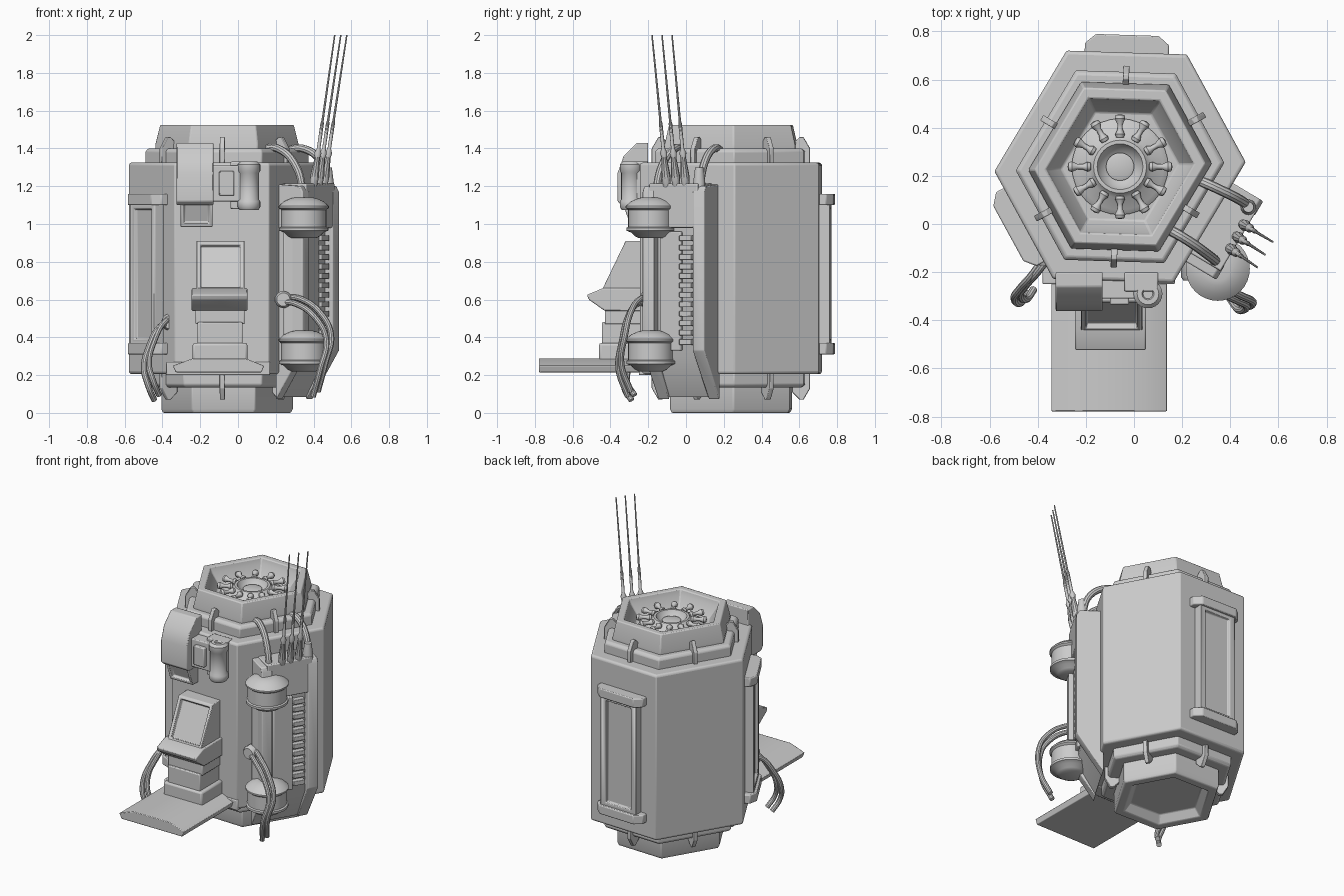
import bpy, bmesh, math
from mathutils import Matrix, Vector

cube = bpy.data.objects.get("Cube")
if cube:
    bpy.data.objects.remove(cube, do_unlink=True)

metal = bpy.data.materials.new("plain grey")
metal.use_nodes = True
metal.diffuse_color = (0.6, 0.6, 0.6, 1)
metal.node_tree.nodes["Principled BSDF"].inputs["Base Color"].default_value = (0.6, 0.6, 0.6, 1)

I = Matrix.Identity(4)
CENTRE = Vector((-0.058, 0.238, 0))
half = [Vector((0.522, 0.019, 0)), Vector((0.278, 0.466, 0)), Vector((-0.222, 0.482, 0))]
HEX = half + [-p for p in half]
parts = []


def register(ob, bevel=0):
    bpy.context.collection.objects.link(ob)
    ob.data.materials.append(metal)
    if bevel:
        mod = ob.modifiers.new("bevel", 'BEVEL')
        mod.width, mod.segments, mod.limit_method = bevel, 2, 'ANGLE'
    parts.append(ob)
    return ob


def finish(name, bm, M=I, bevel=0):
    bmesh.ops.recalc_face_normals(bm, faces=bm.faces)
    bm.transform(M)
    me = bpy.data.meshes.new(name)
    bm.to_mesh(me)
    bm.free()
    return register(bpy.data.objects.new(name, me), bevel)


def prism(name, outline, lo, hi, M=I, axis='X', bevel=0.006, inset=None):
    """Extrude an outline along an axis; inset = (thickness, depth) on the front."""
    put = {'X': lambda a, b, e: (e, a, b), 'Y': lambda a, b, e: (a, e, b),
           'Z': lambda a, b, e: (a, b, e)}[axis]
    bm = bmesh.new()
    ends = [[bm.verts.new(put(a, b, e)) for a, b in outline] for e in (lo, hi)]
    for end in ends:
        bm.faces.new(end)
    n = len(outline)
    for i in range(n):
        j = (i + 1) % n
        bm.faces.new((ends[0][i], ends[0][j], ends[1][j], ends[1][i]))
    bmesh.ops.recalc_face_normals(bm, faces=bm.faces)
    if inset:
        front = min(bm.faces, key=lambda f: f.normal.y)
        bmesh.ops.inset_region(bm, faces=[front], thickness=0.006, depth=0)
        bmesh.ops.inset_region(bm, faces=[front], thickness=inset[0], depth=0)
        bmesh.ops.inset_region(bm, faces=[front], thickness=0.008, depth=-inset[1])
    return finish(name, bm, M, bevel)


def box(name, x, y, z, M=I, bevel=0.006, inset=None):
    rect = [(x[0], z[0]), (x[1], z[0]), (x[1], z[1]), (x[0], z[1])]
    return prism(name, rect, y[0], y[1], M, 'Y', bevel, inset)


def hex_loft(name, rings, bevel=0.006):
    """Stack scaled copies of the hexagonal plan and cap both ends."""
    bm = bmesh.new()
    loops = [[bm.verts.new(CENTRE + p * s + Vector((0, 0, z))) for p in HEX] for s, z in rings]
    bm.faces.new(loops[0])
    bm.faces.new(loops[-1])
    for a, b in zip(loops, loops[1:]):
        for i in range(6):
            j = (i + 1) % 6
            bm.faces.new((a[i], a[j], b[j], b[i]))
    return finish(name, bm, I, bevel)


def lathe(name, profile, M=I, steps=32):
    bm = bmesh.new()
    verts = [bm.verts.new((r, 0, z)) for r, z in profile]
    edges = [bm.edges.new(e) for e in zip(verts, verts[1:])]
    bmesh.ops.spin(bm, geom=verts + edges, axis=(0, 0, 1), cent=(0, 0, 0),
                   angle=math.tau, steps=steps, use_duplicate=False)
    bmesh.ops.remove_doubles(bm, verts=bm.verts, dist=1e-5)
    return finish(name, bm, M)


def tube(name, points, radius, radii=None, smooth=True):
    cu = bpy.data.curves.new(name, 'CURVE')
    cu.dimensions, cu.bevel_depth, cu.bevel_resolution = '3D', radius, 3
    cu.use_fill_caps, cu.resolution_u = True, 8
    if smooth:
        sp = cu.splines.new('BEZIER')
        sp.bezier_points.add(len(points) - 1)
        for bp, p in zip(sp.bezier_points, points):
            bp.co, bp.handle_left_type, bp.handle_right_type = p, 'AUTO', 'AUTO'
    else:
        sp = cu.splines.new('POLY')
        sp.points.add(len(points) - 1)
        for i, p in enumerate(points):
            sp.points[i].co = (*p, 1)
            sp.points[i].radius = radii[i]
    tmp = bpy.data.objects.new(name + "_path", cu)
    me = bpy.data.meshes.new_from_object(tmp)
    bpy.data.objects.remove(tmp)
    return register(bpy.data.objects.new(name, me))


def face_frame(i):
    """Local frame on a hull side: x along it, -y outward, z up."""
    a, b = HEX[i], HEX[(i + 1) % 6]
    t = (b - a).normalized()
    o = CENTRE + (a + b) / 2
    return Matrix(((t.x, -t.y, 0, o.x), (t.y, t.x, 0, o.y), (0, 0, 1, 0), (0, 0, 0, 1)))


# Hexagonal hull, rings, cap and base
hex_loft("hull", [(.98, .205), (1, .215), (1, 1.315), (.98, 1.325)])
hex_loft("top_ring", [(.83, 1.3), (.83, 1.385), (.8, 1.4)])
hex_loft("bottom_ring", [(.8, .135), (.83, .15), (.83, .23)])
hex_loft("top_cap", [(.73, 1.38), (.73, 1.42), (.68, 1.525), (.59, 1.525), (.57, 1.49), (.47, 1.42)])
hex_loft("base", [(.46, .05), (.54, 0), (.65, 0), (.67, .02), (.67, .16)])

# Fins joining the rings to the cap and base on every side
fin = [(.15, 1.32), (.055, 1.32), (.055, 1.4), (.09, 1.46), (.11, 1.46), (.15, 1.42)]
for i in range(6):
    prism("top_fin", fin, -.013, .013, face_frame(i), bevel=.003)
    prism("bottom_fin", [(y, 1.53 - z) for y, z in fin], -.013, .013, face_frame(i), bevel=.003)

# Round turbine in the cap with twelve knobs
T = Matrix.Translation(CENTRE)
lathe("turbine", [(.2, 1.4), (.2, 1.43), (.18, 1.445), (.13, 1.46), (.11, 1.485), (.095, 1.485),
                  (.08, 1.455), (.058, 1.44), (.058, 1.46), (.045, 1.465), (0, 1.465)], T)
knob = [(0, .12), (.016, .122), (.02, .135), (.011, .155), (.011, .175), (.022, .2), (.018, .214), (0, .218)]
for k in range(12):
    spin = Matrix.Rotation(math.radians(30 * k), 4, 'Z') @ Matrix.Rotation(math.pi / 2, 4, 'X')
    lathe("turbine_knob", knob, Matrix.Translation(CENTRE + Vector((0, 0, 1.47))) @ spin, 10)

# Slotted side panels with end caps
for i in (1, 3):
    M = face_frame(i)
    box("side_panel", (-.135, .135), (-.055, .02), (.35, 1.12), M, inset=(.05, .02))
    cap = [(-.175, .02), (-.175, -.035), (-.13, -.073), (.13, -.073), (.175, -.035), (.175, .02)]
    for z in (.31, 1.1):
        prism("panel_end_cap", cap, z, z + .06, M, 'Z')

# Equipment cabinet with flanges and vents
M = face_frame(5)
prism("cabinet_core", [(.02, 1.2), (-.1, 1.2), (-.1, .3), (.02, .08)], -.19, .19, M)
flange = [(.02, 1.21), (-.13, 1.2), (-.146, 1.17), (-.146, .33), (.02, .07)]
for x in (-.19, .12):
    prism("cabinet_flange", flange, x, x + .07, M)
box("cabinet_head", (-.15, .15), (-.143, .02), (.98, 1.215), M)
box("vent_plate", (-.1, .03), (-.12, 0), (.33, .96), M)
for k in range(12):
    box("vent_slat", (.03, .105), (-.135, -.05), (.36 + .05 * k, .39 + .05 * k), M, .003)

# Pair of canisters and their strut
canister = [(0, -.11), (.065, -.11), (.085, -.1), (.105, -.08), (.13, -.07), (.13, -.055), (.12, -.05),
            (.12, .04), (.133, .05), (.133, .06), (.105, .085), (.07, .1), (.05, .105), (0, .105)]
for z in (1.035, .33):
    lathe("canister", canister, Matrix.Translation((.348, -.186, z)))
box("canister_strut", (.24, .34), (-.2, -.08), (.4, 1.0))

# Pipes from the roof ring
tube("front_pipe", [(.14, -.02, 1.4), (.21, -.06, 1.4), (.31, -.13, 1.3), (.35, -.165, 1.12)], .021)
tube("rear_pipe", [(.26, .185, 1.39), (.34, .15, 1.4), (.44, .1, 1.33), (.475, .07, 1.18)], .021)
lathe("pipe_socket", [(0, 0), (.032, 0), (.032, .04), (.022, .12), (0, .12)],
      Matrix.Translation((.475, .07, 1.18)), 16)

# Three tapered aerials
for k in range(3):
    a = Vector((.397 + .027 * k, -.1 + .05 * k, 1.19))
    b = Vector((.512 + .032 * k, -.18 + .053 * k, 2))
    stops = [0, .02, .08, .2, .23, .26, .42, .44, 1]
    widths = [1, 1.3, 1.5, .9, 1.2, .6, .6, .4, .25]
    tube("aerial", [a.lerp(b, s) for s in stops], .016, widths, smooth=False)

# Twin loose hoses on either side
right = [(.24, -.19, .6), (.32, -.25, .59), (.42, -.3, .52), (.48, -.33, .4), (.45, -.35, .25), (.41, -.3, .1)]
left = [(-.36, -.13, .48), (-.4, -.19, .47), (-.46, -.26, .36), (-.485, -.3, .25), (-.46, -.32, .15), (-.43, -.28, .08)]
for name, path in (("left_side_hose", right), ("right_side_hose", left)):
    for d in (-.013, .013):
        tube(name, [(x + d, y + d * .6, z + d) for x, y, z in path], .016)
    hub = Matrix.Translation(path[0]) @ Matrix.Rotation(math.pi / 2, 4, 'X')
    lathe("hose_hub", [(0, -.08), (.045, -.08), (.045, .03), (.035, .045), (0, .045)], hub, 20)

# Control console: head with screen, shelf, column
prism("console_head", [(-.2, .91), (-.32, .91), (-.445, .65), (-.2, .65)], -.22, .035, bevel=.008, inset=(.022, .025))
prism("console_shelf", [(-.2, .66), (-.44, .66), (-.525, .625), (-.515, .6), (-.43, .54), (-.2, .54)], -.245, .05)
box("console_neck", (-.225, .035), (-.43, -.2), (.47, .55))
box("console_column", (-.215, .025), (-.445, -.2), (.35, .48))
box("console_foot", (-.24, .05), (-.46, -.2), (.26, .37), bevel=.012)

# Front platform, thinning toward its sides
slab = [(-.345, .25), (-.24, .288), (.04, .288), (.138, .25), (.125, .215), (-.33, .215)]
prism("platform", slab, -.778, -.2, I, 'Y', .004)
box("platform_bracket", (-.38, .17), (-.25, -.15), (.2, .27))

# Wall-mounted viewer with lens hood, link and cylinder
hood = [(-.2, 1.43), (-.26, 1.43), (-.33, 1.36), (-.362, 1.27), (-.362, 1.12), (-.34, 1.1), (-.2, 1.1)]
prism("viewer_hood", hood, -.325, -.13)
prism("viewer_screen", [(-.2, 1.12), (-.34, 1.12), (-.29, .985), (-.2, .985)], -.305, -.135, inset=(.018, .02))
box("viewer_link", (-.14, .06), (-.31, -.22), (1.12, 1.31))
box("viewer_link_plate", (-.1, -.02), (-.335, -.22), (1.15, 1.28))
box("viewer_mount", (-.04, .1), (-.28, -.2), (1.08, 1.33))
lathe("viewer_cylinder", [(0, 1.075), (.05, 1.075), (.06, 1.09), (.06, 1.12), (.053, 1.13), (.053, 1.27),
                          (.06, 1.28), (.06, 1.315), (.045, 1.33), (.025, 1.33), (.02, 1.32), (0, 1.32)],
      Matrix.Translation((.058, -.29, 0)), 24)

# Smooth the round parts, keep hard edges
bpy.ops.object.select_all(action='DESELECT')
for ob in parts:
    ob.select_set(True)
bpy.context.view_layer.objects.active = parts[0]
bpy.ops.object.shade_smooth_by_angle(angle=math.radians(35))
